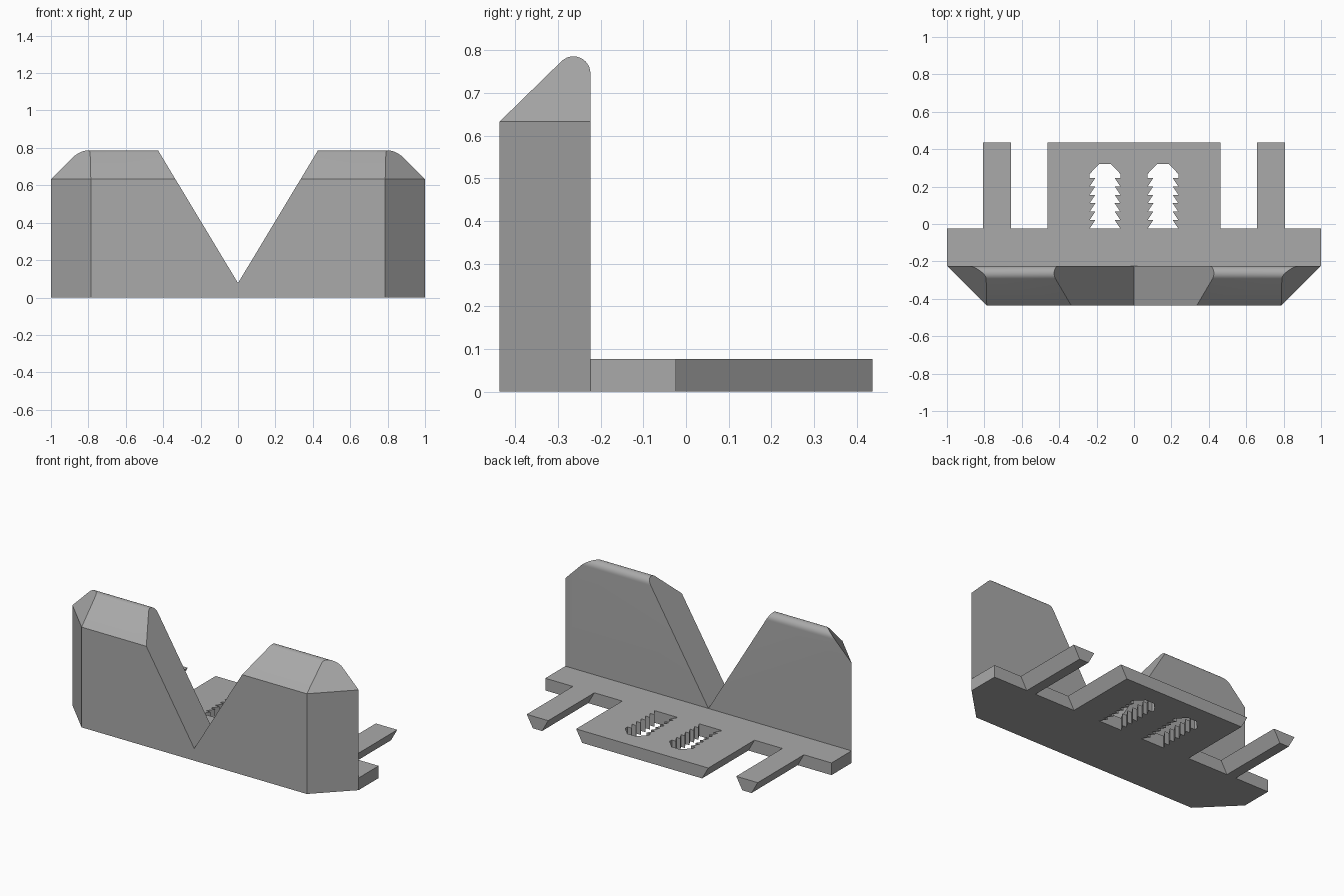
import bpy, bmesh, math
from mathutils import Vector

if "Cube" in bpy.data.objects:
    bpy.data.objects.remove(bpy.data.objects["Cube"])

grey = bpy.data.materials.new("grey plastic")
grey.diffuse_color = (0.40, 0.40, 0.40, 1)
grey.use_nodes = True
grey.node_tree.nodes["Principled BSDF"].inputs["Base Color"].default_value = grey.diffuse_color

FRONT, BACK, TAIL = -0.437, -0.224, 0.437   # key y positions
EDGE, THICK = -0.024, 0.077                 # back edge and thickness of the base strip


def prism(name, points, offset):
    """Closed prism: polygon points swept by an offset vector."""
    bm = bmesh.new()
    face = bm.faces.new([bm.verts.new(p) for p in points])
    moved = bmesh.ops.extrude_face_region(bm, geom=[face])["geom"]
    bmesh.ops.translate(bm, vec=offset, verts=[v for v in moved if isinstance(v, bmesh.types.BMVert)])
    bmesh.ops.recalc_face_normals(bm, faces=bm.faces)
    return finish(name, bm)


def finish(name, bm):
    mesh = bpy.data.meshes.new(name)
    bm.to_mesh(mesh)
    bm.free()
    mesh.materials.append(grey)
    ob = bpy.data.objects.new(name, mesh)
    bpy.context.collection.objects.link(ob)
    return ob


def combine(target, other, operation):
    mod = target.modifiers.new(operation.lower(), 'BOOLEAN')
    mod.operation, mod.solver, mod.object = operation, 'EXACT', other
    bpy.context.view_layer.objects.active = target
    bpy.ops.object.modifier_apply(modifier=mod.name)
    bpy.data.objects.remove(other)


def cut(bm, co, normal):
    """Remove everything on the normal side of a plane and cap the cut."""
    res = bmesh.ops.bisect_plane(bm, geom=bm.verts[:] + bm.edges[:] + bm.faces[:], dist=1e-5,
                                 plane_co=co, plane_no=normal, clear_outer=True)
    edges = [e for e in res["geom_cut"] if isinstance(e, bmesh.types.BMEdge)]
    bmesh.ops.contextual_create(bm, geom=edges)


# Wall: side profile with rounded crest, swept in x, then cut to shape and mirrored
R, cy, cz = 0.04, BACK - 0.04, 0.746
profile = [(FRONT, 0), (FRONT, 0.633)]
for i in range(13):
    a = math.radians(135 * (1 - i / 12))
    profile.append((cy + R * math.cos(a), cz + R * math.sin(a)))
profile.append((BACK, 0))
half = prism("wall", [(0, y, z) for y, z in profile], Vector((1.2, 0, 0)))
bm = bmesh.new()
bm.from_mesh(half.data)
bpy.data.objects.remove(half)
cut(bm, (1, BACK, 0), (1, -1, 0))              # vertical corner chamfer
cut(bm, (1, BACK, 0.633), (1, -1, 1))          # sloped shoulder
cut(bm, (0, 0, THICK), (-1.66, 0, 1))          # side of the V notch
bmesh.ops.delete(bm, geom=[f for f in bm.faces if all(abs(v.co.x) < 1e-4 for v in f.verts)],
                 context='FACES')
twin = bmesh.ops.duplicate(bm, geom=bm.verts[:] + bm.edges[:] + bm.faces[:])["geom"]
for v in twin:
    if isinstance(v, bmesh.types.BMVert):
        v.co.x *= -1
bmesh.ops.remove_doubles(bm, verts=bm.verts, dist=1e-4)
bmesh.ops.recalc_face_normals(bm, faces=bm.faces)
wall = finish("notched_wall", bm)

# Base strip behind the wall
plate = prism("base_plate", [(-1, BACK, 0), (1, BACK, 0), (1, BACK, THICK), (-1, BACK, THICK)],
              Vector((0, EDGE - BACK, 0)))

# Tongue and two prongs, narrower at the bottom
SLANT = 0.043
for name, x0, x1 in (("tongue", -0.462, 0.462), ("left_prong", -0.807, -0.657),
                     ("right_prong", 0.657, 0.807)):
    part = prism(name, [(x0, EDGE - 0.1, THICK), (x1, EDGE - 0.1, THICK),
                        (x1 - SLANT, EDGE - 0.1, 0), (x0 + SLANT, EDGE - 0.1, 0)],
                 Vector((0, TAIL - EDGE + 0.1, 0)))
    combine(plate, part, 'UNION')

# Two toothed slots with clipped ends
TEETH, PITCH = 6, 0.045
side = []
for i in range(TEETH):
    y = EDGE + i * PITCH
    side += [(0.082, y), (0.052, y + PITCH)]
y = EDGE + TEETH * PITCH
side += [(0.082, y), (0.082, y + 0.022), (0.029, 0.322)]
for s in (-1, 1):
    outline = side + [(-x, y) for x, y in reversed(side)]
    slot = prism("slot_cutter", [(x + s * 0.155, y, -0.1) for x, y in outline], Vector((0, 0, 0.3)))
    combine(plate, slot, 'DIFFERENCE')

# One solid body with a smooth crest
combine(wall, plate, 'UNION')
wall.name = "notched_bracket"
bpy.ops.object.select_all(action='DESELECT')
wall.select_set(True)
bpy.context.view_layer.objects.active = wall
bpy.ops.object.shade_smooth_by_angle(angle=math.radians(30))
